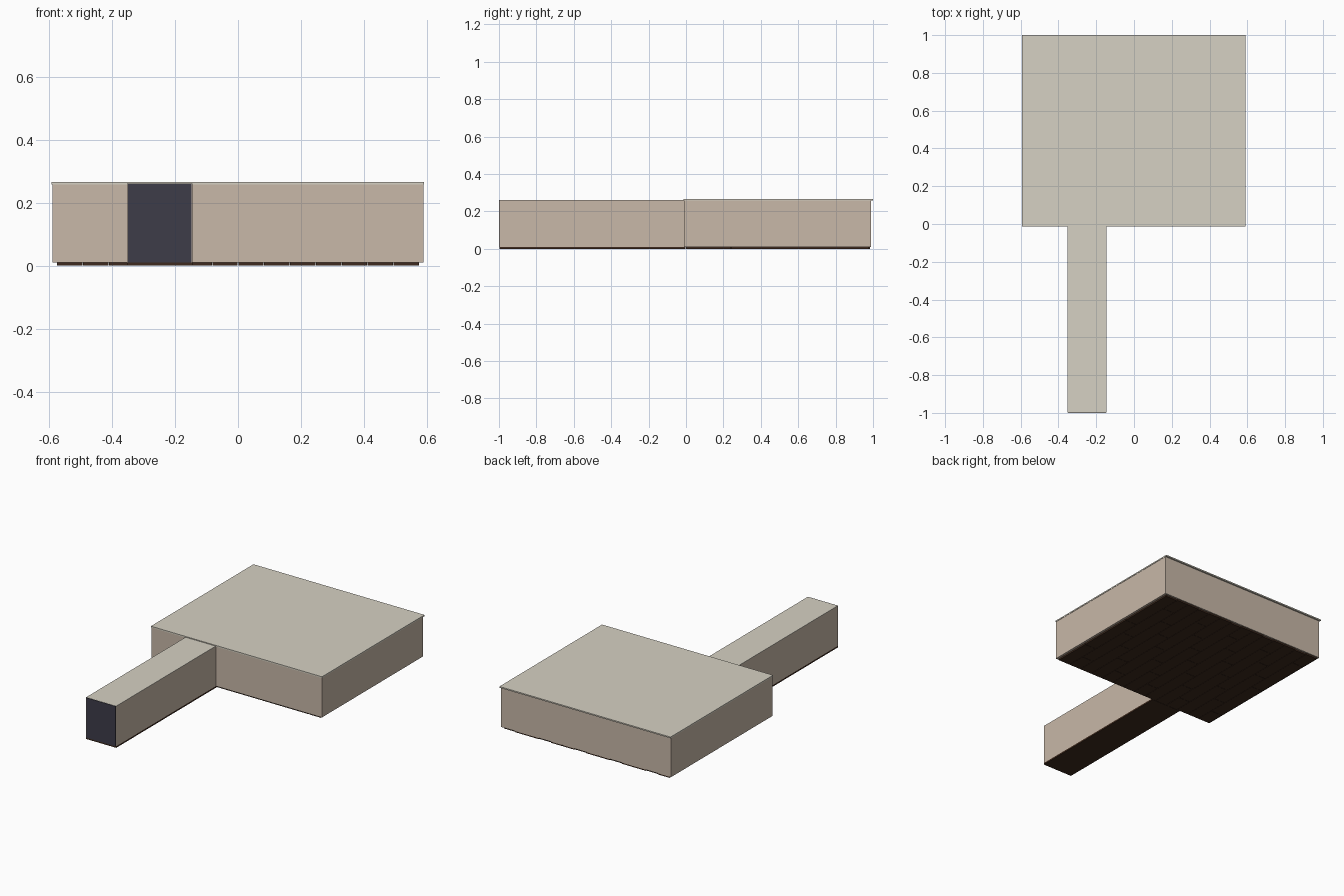
import bpy, bmesh

if "Cube" in bpy.data.objects:
    bpy.data.objects.remove(bpy.data.objects["Cube"])


def srgb(r, g, b):
    lin = [((c / 255 + 0.055) / 1.055) ** 2.4 for c in (r, g, b)]
    return (*lin, 1.0)


def material(name, rgb):
    m = bpy.data.materials.new(name)
    m.diffuse_color = srgb(*rgb)
    m.use_nodes = True
    m.node_tree.nodes["Principled BSDF"].inputs["Base Color"].default_value = m.diffuse_color
    return m


PLASTER = material("warm plaster", (200, 184, 168))
CEILING = material("pale ceiling", (214, 209, 195))
WOOD = material("dark wood", (62, 42, 30))
DARK = material("dark slate", (61, 60, 73))


def add_box(bm, x0, x1, y0, y1, z0, z1):
    v = [bm.verts.new((x, y, z)) for z in (z0, z1)
         for x, y in ((x0, y0), (x1, y0), (x1, y1), (x0, y1))]
    bm.faces.new(v[3::-1])
    bm.faces.new(v[4:])
    for i in range(4):
        j = (i + 1) % 4
        bm.faces.new((v[i], v[j], v[j + 4], v[i + 4]))


def boxes(name, mat, *dims):
    bm = bmesh.new()
    for d in dims:
        add_box(bm, *d)
    me = bpy.data.meshes.new(name)
    bm.to_mesh(me)
    bm.free()
    me.materials.append(mat)
    ob = bpy.data.objects.new(name, me)
    bpy.context.collection.objects.link(ob)
    return ob


IN, OUT = 0.573, 0.589          # inner and outer half width of the room
BACK = 0.99                     # rear outer face
Z0, Z1 = 0.01, 0.258            # wall bottom and top
DL, DR = -0.353, -0.145         # corridor sides

# Room walls, with a full-height opening to the corridor
for side, s in (("left", -1), ("right", 1)):
    xs = sorted((s * IN, s * OUT))
    boxes(f"{side}_wall", PLASTER, (*xs, -0.012, BACK, Z0, Z1))
boxes("back_wall", PLASTER, (-IN, IN, BACK - 0.015, BACK, Z0, Z1))
boxes("front_wall", PLASTER,
      (-IN, DL, -0.012, 0.003, Z0, Z1), (DR, IN, -0.012, 0.003, Z0, Z1))
boxes("room_ceiling", CEILING, (-0.593, 0.591, -0.014, 1.0, Z1, 0.266))

# Room floor: staggered planks running front to back
planks = []
rows, gap, length = 14, 0.0008, 0.37
width = 1.152 / rows
for r in range(rows):
    x = -0.576 + r * width
    start = 0.24 - length * (1 + ((rows - 1 - r) % 3) / 3)
    while start < 0.985:
        y0, y1 = max(start, -0.002), min(start + length, 0.985)
        if y1 - y0 > 0.01:
            planks.append((x + gap, x + width - gap, y0 + gap, y1 - gap, 0.0, Z0))
        start += length
boxes("floor_planks", WOOD, *planks)

# Corridor leading forward, closed by a dark end panel
boxes("corridor_walls", PLASTER,
      (DL, DL + 0.005, -0.997, -0.012, Z0, Z1),
      (DR - 0.005, DR, -0.997, -0.012, Z0, Z1))
boxes("corridor_ceiling", CEILING, (DL, DR, -0.997, -0.012, Z1, 0.261))
boxes("corridor_floor", WOOD, (DL, DR, -0.997, -0.003, 0.0, Z0))
boxes("corridor_end_panel", DARK, (DL + 0.003, DR - 0.003, -1.0, -0.995, Z0, 0.26))
